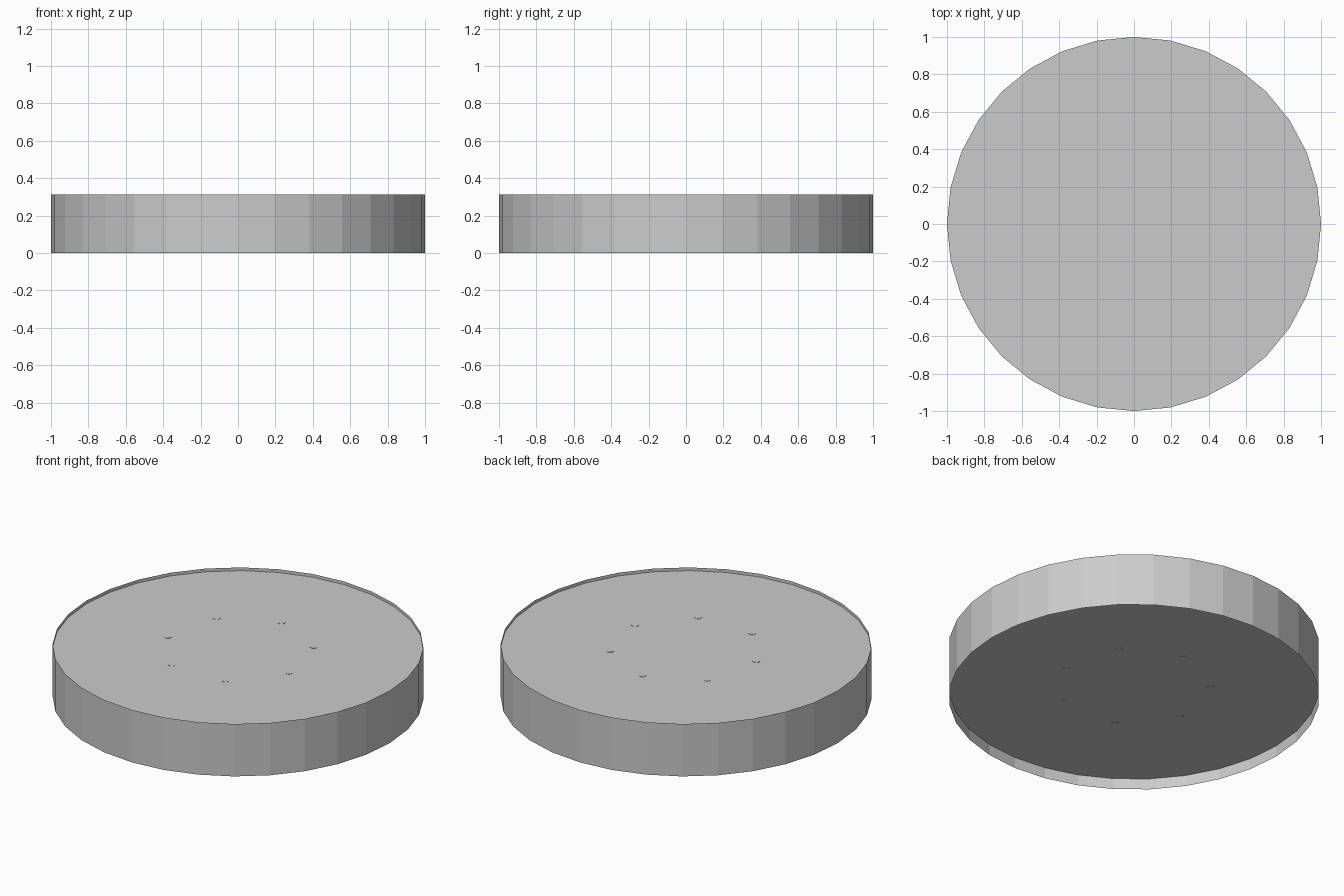
import bpy, bmesh
from math import sin, cos, pi

if "Cube" in bpy.data.objects:
    bpy.data.objects.remove(bpy.data.objects["Cube"])

SIDES = 32
HEIGHT = 0.312
LOWER_Z, UPPER_Z = 0.065, 0.293


def ring(bm, z, r=1.0, n=SIDES):
    return [bm.verts.new((r * cos(2 * pi * i / n), r * sin(2 * pi * i / n), z)) for i in range(n)]


def finish(name, bm):
    mesh = bpy.data.meshes.new(name)
    bm.to_mesh(mesh)
    bm.free()
    obj = bpy.data.objects.new(name, mesh)
    bpy.context.collection.objects.link(obj)
    return obj


def disc(name, z, up):
    bm = bmesh.new()
    verts = ring(bm, z)
    bm.faces.new(verts if up else verts[::-1])
    return finish(name, bm)


# Thin open outer wall, banded where the plates meet it
bm = bmesh.new()
rings = [ring(bm, z) for z in (0, LOWER_Z, UPPER_Z, HEIGHT)]
for lo, hi in zip(rings, rings[1:]):
    for i in range(SIDES):
        j = (i + 1) % SIDES
        bm.faces.new((lo[i], lo[j], hi[j], hi[i]))
finish("outer_wall", bm)

# Recessed plates closing the top and the bottom
disc("top_plate", UPPER_Z, True)
disc("bottom_plate", LOWER_Z, False)

# Seven slim pins running through both plates, starting at the back
for k in range(7):
    a = pi / 2 + 2 * pi * k / 7
    bpy.ops.mesh.primitive_cylinder_add(
        vertices=16, radius=0.021, depth=UPPER_Z - LOWER_Z + 0.004,
        location=(0.41 * cos(a), 0.41 * sin(a), (UPPER_Z + LOWER_Z) / 2))
    bpy.context.object.name = f"pin_{k + 1}"
